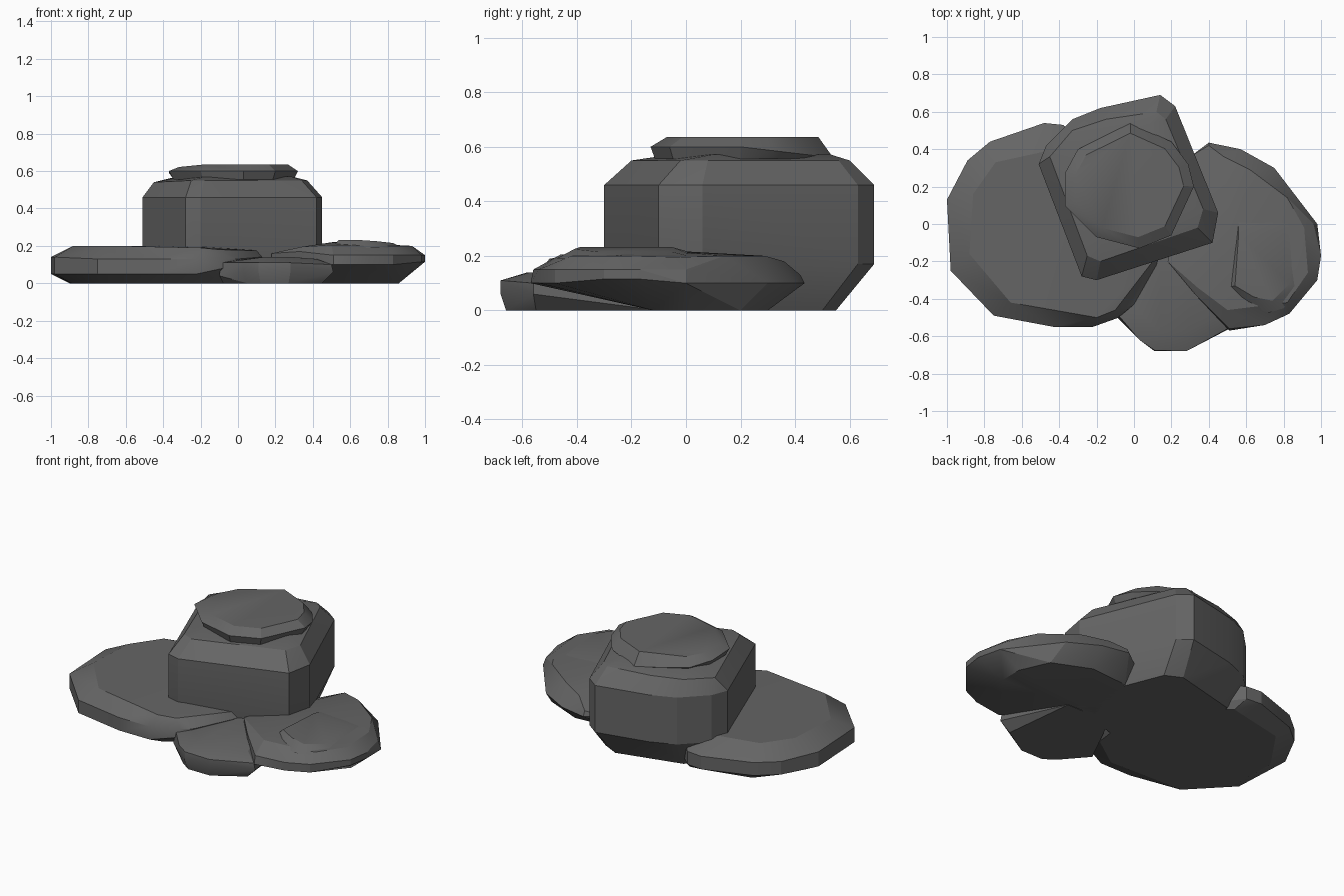
import bpy, bmesh, math

stone = bpy.data.materials.new("dark grey stone")
stone.diffuse_color = (0.13, 0.13, 0.13, 1)


def rock(name, *rings):
    """Faceted stone: convex hull around stacked rings of points.
    Each ring is (default z, [(x, y) or (x, y, z), ...])."""
    bm = bmesh.new()
    for z, pts in rings:
        for p in pts:
            bm.verts.new((p[0], p[1], p[2] if len(p) == 3 else z))
    res = bmesh.ops.convex_hull(bm, input=bm.verts[:])
    loose = [v for v in bm.verts if not v.link_faces]
    bmesh.ops.delete(bm, geom=loose, context='VERTS')
    bmesh.ops.dissolve_limit(bm, angle_limit=math.radians(2),
                             verts=bm.verts[:], edges=bm.edges[:])
    bmesh.ops.recalc_face_normals(bm, faces=bm.faces[:])
    me = bpy.data.meshes.new(name)
    bm.to_mesh(me)
    bm.free()
    me.materials.append(stone)
    ob = bpy.data.objects.new(name, me)
    bpy.context.collection.objects.link(ob)
    for o in bpy.context.selected_objects:
        o.select_set(False)
    ob.select_set(True)
    bpy.context.view_layer.objects.active = ob
    bpy.ops.object.shade_smooth_by_angle(angle=math.radians(22))
    return ob


# broad flat slab on the left
left_outline = [(-1, 0.13), (-0.98, -0.25), (-0.75, -0.49), (-0.6, -0.52),
                (-0.43, -0.55), (-0.22, -0.55)]
left_back = [(-0.38, 0.53), (-0.48, 0.54), (-0.77, 0.44), (-0.89, 0.34)]
rock("left_slab",
     (0.0, [(-0.9, 0.12), (-0.89, -0.22), (-0.7, -0.42), (-0.2, -0.44), (0.0, -0.3),
            (0.05, 0.1), (-0.35, 0.46), (-0.72, 0.38)]),
     (0.05, left_outline + left_back + [(-0.08, -0.5, 0.08)]),
     (0.14, left_outline[:2] + [(0.12, -0.22), (0.15, -0.1)]),
     (0.13, left_outline[2:] + left_back + [(-0.06, -0.48), (0.0, -0.43)]),
     (0.2, [(-0.86, 0.16), (-0.88, -0.16), (-0.66, -0.42), (-0.2, -0.5, 0.19),
            (-0.1, -0.46, 0.18), (0.1, -0.2, 0.175), (-0.1, 0.2), (-0.42, 0.4), (-0.74, 0.33)]))

# low wedge at the front
rock("front_slab",
     (0.0, [(-0.08, -0.46), (0.05, -0.61), (0.12, -0.66), (0.27, -0.66), (0.45, -0.55),
            (0.4, -0.1), (0.1, -0.1)]),
     (0.06, [(-0.1, -0.49, 0.04), (0.03, -0.62), (0.11, -0.68), (0.28, -0.68), (0.51, -0.56)]),
     (0.11, [(-0.09, -0.48), (0.03, -0.62), (0.11, -0.675), (0.28, -0.68), (0.5, -0.56, 0.1)]),
     (0.14, [(0.0, -0.44, 0.125), (0.14, -0.58), (0.29, -0.57), (0.42, -0.5, 0.13),
             (0.3, -0.2), (0.14, -0.15)]))

# undercut slab on the right
rock("right_slab",
     (0.0, [(0.86, 0.02), (0.86, -0.12), (0.78, 0.2), (0.55, 0.3), (0.3, 0.28),
            (0.22, -0.08), (0.52, -0.12)]),
     (0.1, [(0.98, 0.0), (1.0, -0.17, 0.115), (0.98, -0.3, 0.115), (0.83, -0.48),
            (0.7, -0.54), (0.51, -0.57), (0.33, -0.38), (0.18, -0.2), (0.3, 0.36),
            (0.4, 0.435), (0.57, 0.4), (0.75, 0.3), (0.9, 0.1)]),
     (0.15, [(1.0, -0.17), (0.98, -0.3), (0.83, -0.48), (0.7, -0.54), (0.51, -0.56),
             (0.33, -0.38, 0.17), (0.18, -0.2, 0.16), (0.4, 0.42, 0.13), (0.96, 0.0)]),
     (0.2, [(0.52, -0.1, 0.222), (0.48, 0.36, 0.18), (0.34, -0.34, 0.195),
            (0.5, -0.46, 0.205), (0.82, -0.42), (0.93, -0.26), (0.91, -0.02, 0.195),
            (0.82, 0.14), (0.62, 0.29)]))

# thin chipped flake lying on the right slab
rock("right_slab_flake",
     (0.19, [(0.5, -0.34), (0.6, -0.43), (0.72, -0.475), (0.8, -0.45), (0.88, -0.34),
             (0.85, 0.05), (0.56, 0.1)]),
     (0.232, [(0.54, -0.33), (0.64, -0.39), (0.74, -0.41, 0.225), (0.83, -0.32, 0.215),
              (0.8, -0.05, 0.215), (0.56, -0.05)]))

# big squared boulder
side = [(-0.51, 0.32), (-0.47, 0.42), (-0.33, 0.56), (-0.18, 0.62), (0.14, 0.69),
        (0.22, 0.63), (0.45, 0.06), (0.42, -0.1), (-0.2, -0.3), (-0.28, -0.28)]
rock("boulder",
     (0.0, [(-0.4, 0.3), (-0.3, 0.45), (0.1, 0.55), (0.2, 0.5), (0.38, 0.05),
            (0.35, -0.08), (-0.2, -0.26)]),
     (0.17, side),
     (0.46, side),
     (0.55, [(-0.45, 0.36, 0.54), (-0.33, 0.5), (-0.15, 0.56), (0.12, 0.6), (0.17, 0.56),
             (0.37, 0.08), (0.34, -0.02), (-0.18, -0.2), (-0.25, -0.17)]),
     (0.572, [(-0.32, 0.36), (0.08, 0.53), (0.28, 0.1), (-0.17, -0.05)]))

# rounded cap stone on top
cap = [(-0.37, 0.27), (-0.3, 0.4), (-0.02, 0.54), (0.2, 0.44), (0.29, 0.32),
       (0.32, 0.2), (0.2, -0.06), (0.03, -0.13), (-0.2, -0.07), (-0.37, 0.1)]
rock("cap_stone",
     (0.555, [(x * 0.93, 0.2 + (y - 0.2) * 0.95) for x, y in cap]),
     (0.595, [(x, y, 0.6 - 0.04 * max(0, y - 0.2) / 0.34) for x, y in cap]),
     (0.636, [(-0.02 + (x + 0.02) * 0.84, 0.22 + (y - 0.22) * 0.83, 0.636 if x > -0.25 else 0.622)
              for x, y in cap]))
